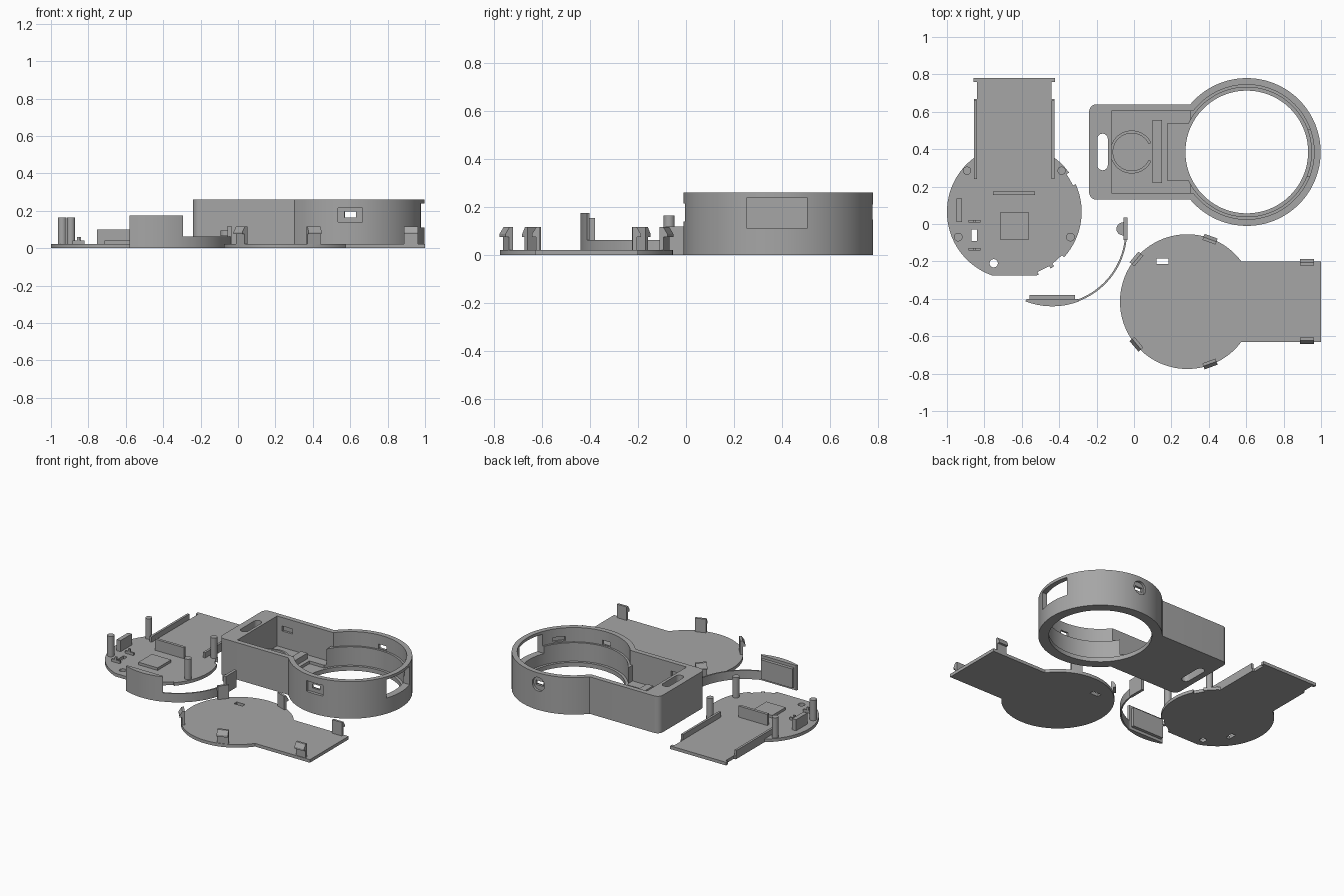
import bpy, bmesh, math
from mathutils import Matrix, Vector

if "Cube" in bpy.data.objects:
    bpy.data.objects.remove(bpy.data.objects["Cube"])

grey = bpy.data.materials.new("mid grey")
grey.diffuse_color = (0.38, 0.38, 0.38, 1)
grey.use_nodes = True
grey.node_tree.nodes["Principled BSDF"].inputs["Base Color"].default_value = grey.diffuse_color


def prism(name, pts, z0, z1, matrix=None):
    """Extrude a closed 2D outline from z0 to z1."""
    bm = bmesh.new()
    face = bm.faces.new([bm.verts.new((p[0], p[1], z0)) for p in pts])
    ext = bmesh.ops.extrude_face_region(bm, geom=[face])
    verts = [v for v in ext["geom"] if isinstance(v, bmesh.types.BMVert)]
    bmesh.ops.translate(bm, verts=verts, vec=(0, 0, z1 - z0))
    if matrix:
        bm.transform(matrix)
    bmesh.ops.recalc_face_normals(bm, faces=bm.faces)
    me = bpy.data.meshes.new(name)
    bm.to_mesh(me)
    bm.free()
    me.materials.append(grey)
    ob = bpy.data.objects.new(name, me)
    bpy.context.collection.objects.link(ob)
    return ob


def rect(x0, x1, y0, y1):
    return [(x0, y0), (x1, y0), (x1, y1), (x0, y1)]


def box(name, x0, x1, y0, y1, z0, z1):
    return prism(name, rect(x0, x1, y0, y1), z0, z1)


def arc(cx, cy, r, a0, a1, n=96):
    return [(cx + r * math.cos(math.radians(a0 + (a1 - a0) * i / n)),
             cy + r * math.sin(math.radians(a0 + (a1 - a0) * i / n))) for i in range(n + 1)]


def circle(cx, cy, r, n=128):
    return arc(cx, cy, r, 0, 360, n)[:-1]


def keyhole(cx, cy, r, half, length, corner=0.0):
    """Disc with a straight stem that runs towards -x."""
    a = 180 - math.degrees(math.asin(half / r))
    pts = arc(cx, cy, r, -a, a, 128)
    x = cx - length
    if corner:
        pts += arc(x + corner, cy + half - corner, corner, 90, 180, 10)
        pts += arc(x + corner, cy - half + corner, corner, 180, 270, 10)
    else:
        pts += [(x, cy + half), (x, cy - half)]
    return pts


def boolean(ob, other, op="DIFFERENCE"):
    mod = ob.modifiers.new("cut", "BOOLEAN")
    mod.object, mod.operation, mod.solver = other, op, "EXACT"
    bpy.context.view_layer.objects.active = ob
    bpy.ops.object.modifier_apply(modifier=mod.name)
    bpy.data.objects.remove(other)


def cut(ob, pts, z0, z1, matrix=None):
    boolean(ob, prism("cutter", pts, z0, z1, matrix))


# ---- housing: ring with a hollow box ----
HX, HY = 0.603, 0.385
housing = prism("housing", keyhole(HX, HY, 0.395, 0.255, 0.843, 0.04), 0, 0.26)
cut(housing, keyhole(HX, HY, 0.36, 0.22, 0.723), 0.16, 0.4)
cut(housing, rect(-0.12, 0.3, 0.165, 0.605), 0.05, 0.41)
cut(housing, keyhole(HX, HY, 0.346, 0.153, 0.425), 0.03, 0.42)
cut(housing, circle(HX, HY, 0.328), -0.1, 0.43)
# strap slot with round ends
cut(housing, arc(-0.168, 0.455, 0.028, 0, 180, 12) + arc(-0.168, 0.315, 0.028, 180, 360, 12), -0.1, 0.4)
# side window
cut(housing, rect(0.85, 1.1, 0.255, 0.505), 0.11, 0.24)
# front port: shallow recess and through hole
cut(housing, rect(0.535, 0.665, -0.1, 0.012), 0.14, 0.215)
cut(housing, rect(0.57, 0.63, -0.1, 0.1), 0.165, 0.195)
# back port: round recess and through hole
upright = Matrix.Rotation(math.pi / 2, 4, "X")
cut(housing, circle(0.603, 0.18, 0.048, 40), -0.9, -0.762, upright)
cut(housing, rect(0.573, 0.633, 0.165, 0.195), -0.9, -0.65, upright)
# catch pockets for the lid clips
for s in (-1, 1):
    y = HY + s * 0.22
    cut(housing, rect(-0.08, 0.0, y - 0.015, y + 0.015), 0.165, 0.2)
    for a in (40, 110):
        m = Matrix.Translation((HX, HY, 0)) @ Matrix.Rotation(math.radians(s * a), 4, "Z")
        cut(housing, rect(0.33, 0.375, -0.04, 0.04), 0.17, 0.2, m)

# open round holder and cross wall on the housing floor
prism("round_holder", arc(-0.012, HY, 0.115, 25, 335, 64) + arc(-0.012, HY, 0.1, 335, 25, 64), 0.045, 0.09)
box("cross_wall", 0.1, 0.15, 0.22, 0.557, 0.045, 0.09)

# ---- lid: keyhole plate with six snap clips ----
LX, LY = 0.285, -0.415
spin = Matrix.Translation((LX, LY, 0)) @ Matrix.Rotation(math.pi, 4, "Z")
lid = prism("lid", keyhole(0, 0, 0.36, 0.215, 0.715), 0, 0.022, spin)
cut(lid, rect(0.12, 0.185, -0.215, -0.185), -0.1, 0.1)

CLIP = [(-0.022, 0.01), (-0.004, 0.01), (-0.004, 0.075), (0.012, 0.075),
        (0.012, 0.088), (-0.006, 0.117), (-0.022, 0.117)]


def clip(x, y, angle):
    """Hooked clip whose hook points along the given angle."""
    m = (Matrix.Translation((x, y, 0)) @ Matrix.Rotation(math.radians(angle), 4, "Z")
         @ Matrix.Rotation(math.pi / 2, 4, "X"))
    prism("snap_clip", CLIP, -0.037, 0.037, m)


for s in (-1, 1):
    clip(0.925, LY + s * 0.215, s * 90)
    for a in (70, 140):
        t = math.radians(s * a)
        clip(LX + 0.36 * math.cos(t), LY + 0.36 * math.sin(t), s * a)

# ---- base tray: disc with a stem to the back ----
BX, BY = -0.64, 0.065
turn = Matrix.Translation((BX, BY, 0)) @ Matrix.Rotation(-math.pi / 2, 4, "Z")
tray = prism("base_tray", keyhole(0, 0, 0.36, 0.2, 0.715), 0, 0.022, turn)
cut(tray, rect(-1.1, 0, -0.5, -0.275), -0.1, 0.1)
cut(tray, rect(-0.87, -0.84, -0.092, -0.03), -0.1, 0.1)
cut(tray, circle(-0.75, -0.21, 0.022, 32), -0.1, 0.1)
# edge notches
for a in (30, 150, 228, 243, 297, 312):
    m = Matrix.Translation((BX, BY, 0)) @ Matrix.Rotation(math.radians(a), 4, "Z")
    cut(tray, rect(0.343, 0.4, -0.035, 0.035), -0.1, 0.1, m)

for s in (-1, 1):
    x = BX + s * 0.208
    box("side_rail", x - 0.008, x + 0.008, 0.24, 0.66, 0, 0.06)
    box("rail_foot", x - 0.008, x + 0.008, 0.655, 0.668, 0, 0.022)
    box("end_tab", x - 0.009, x + 0.009, 0.758, 0.78, 0, 0.022)
    prism("post", circle(BX + s * 0.253, 0.285, 0.022, 32), 0.01, 0.165)
    prism("post", circle(BX + s * 0.3, -0.07, 0.023, 32), 0.01, 0.165)
box("divider_wall", -0.755, -0.53, 0.155, 0.175, 0.01, 0.1)
box("chip_pad", -0.715, -0.565, -0.085, 0.065, 0.01, 0.04)
box("connector_block", -0.95, -0.92, 0.01, 0.135, 0.01, 0.1)
for y in (-0.135, 0.015):
    prism("port_fin", [(-0.885, 0.01), (-0.82, 0.01), (-0.82, 0.04), (-0.845, 0.04),
                       (-0.845, 0.06), (-0.86, 0.06), (-0.86, 0.04), (-0.885, 0.04)],
          -y - 0.006, -y + 0.006, upright)

# ---- curved cover on a flexible strip ----
SX, SY = -0.437, -0.038
prism("flex_strip", arc(SX, SY, 0.4, -90, -6, 64) + arc(SX, SY, 0.39, -6, -90, 64), 0, 0.062)
prism("window_cover", arc(SX, SY, 0.402, -111, -69, 40) + [(-0.3, -0.402), (-0.574, -0.402)], 0, 0.175)
box("cover_backing", -0.56, -0.315, -0.405, -0.38, 0.02, 0.155)
box("strip_end", -0.055, -0.035, -0.085, 0.035, 0, 0.12)
prism("strip_button", [(-0.05, -0.065), (-0.05, 0.012)] + arc(-0.06, -0.026, 0.034, 110, 250, 16), 0.065, 0.095)

# smooth curved walls, keep sharp edges
bpy.ops.object.select_all(action="DESELECT")
for ob in bpy.context.scene.objects:
    ob.select_set(True)
    bpy.context.view_layer.objects.active = ob
bpy.ops.object.shade_smooth_by_angle(angle=math.radians(30))
